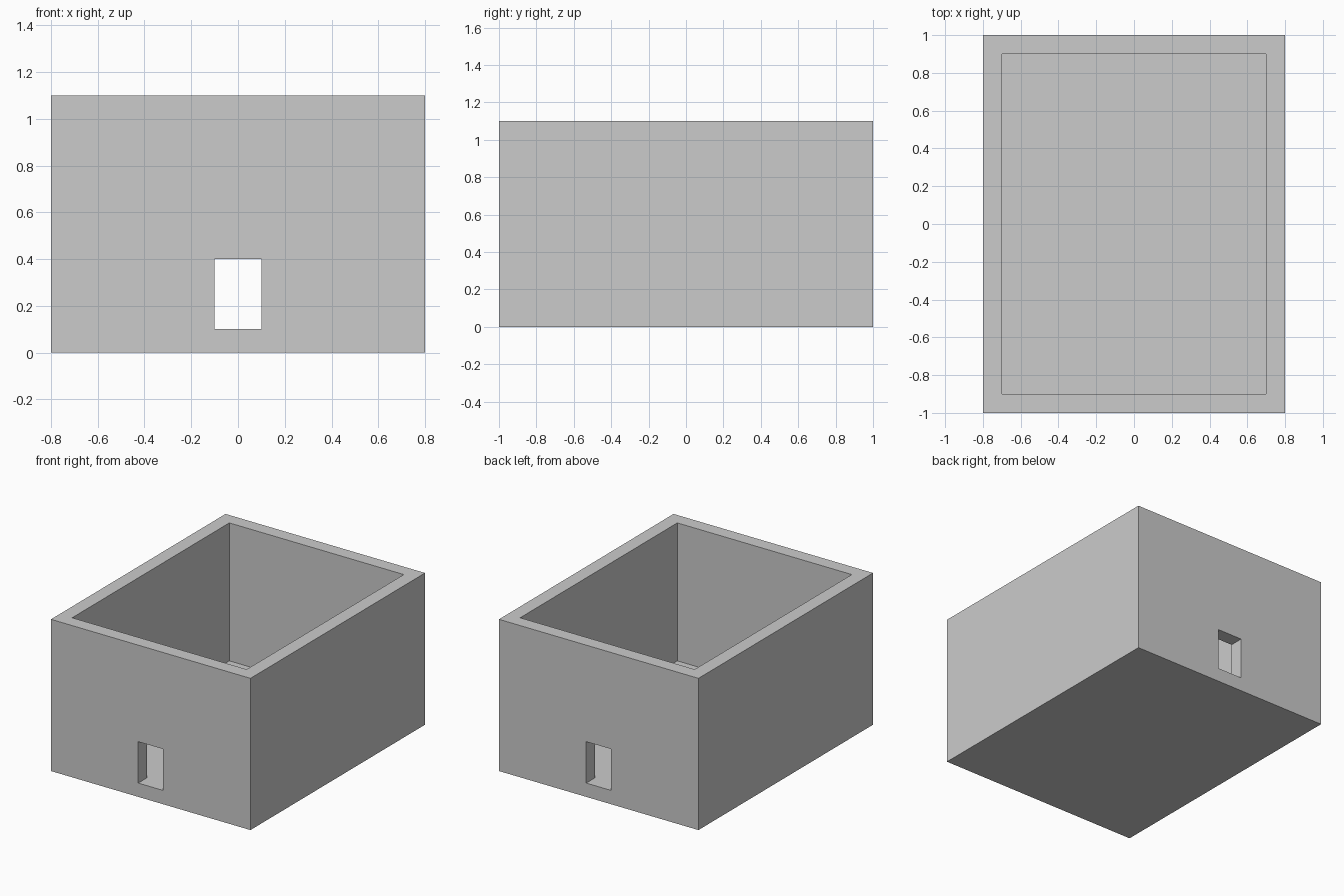
import bpy, bmesh

if "Cube" in bpy.data.objects:
    bpy.data.objects.remove(bpy.data.objects["Cube"])


def box(name, lo, hi):
    """Axis-aligned box between two corners."""
    bm = bmesh.new()
    bmesh.ops.create_cube(bm, size=2)
    for v in bm.verts:
        v.co = [hi[i] if v.co[i] > 0 else lo[i] for i in range(3)]
    mesh = bpy.data.meshes.new(name)
    bm.to_mesh(mesh)
    bm.free()
    obj = bpy.data.objects.new(name, mesh)
    bpy.context.collection.objects.link(obj)
    return obj


def cut(target, cutter):
    """Subtract the cutter and remove it."""
    mod = target.modifiers.new("cut", 'BOOLEAN')
    mod.operation = 'DIFFERENCE'
    mod.solver = 'EXACT'
    mod.object = cutter
    cutter.hide_render = True
    bpy.context.view_layer.objects.active = target
    bpy.ops.object.modifier_apply(modifier=mod.name)
    bpy.data.objects.remove(cutter)


W, D, H, T = 0.8, 1.0, 1.1, 0.1  # half width, half depth, height, wall

# Outer block
shell = box("open_box", (-W, -D, 0), (W, D, H))

# Open-topped cavity above the floor
cut(shell, box("cavity_cutter", (-W + T, -D + T, T), (W - T, D - T, H + 0.2)))

# Opening through the front and back walls, flush with the floor
cut(shell, box("opening_cutter", (-0.1, -D - 0.2, T), (0.1, D + 0.2, 0.4)))
